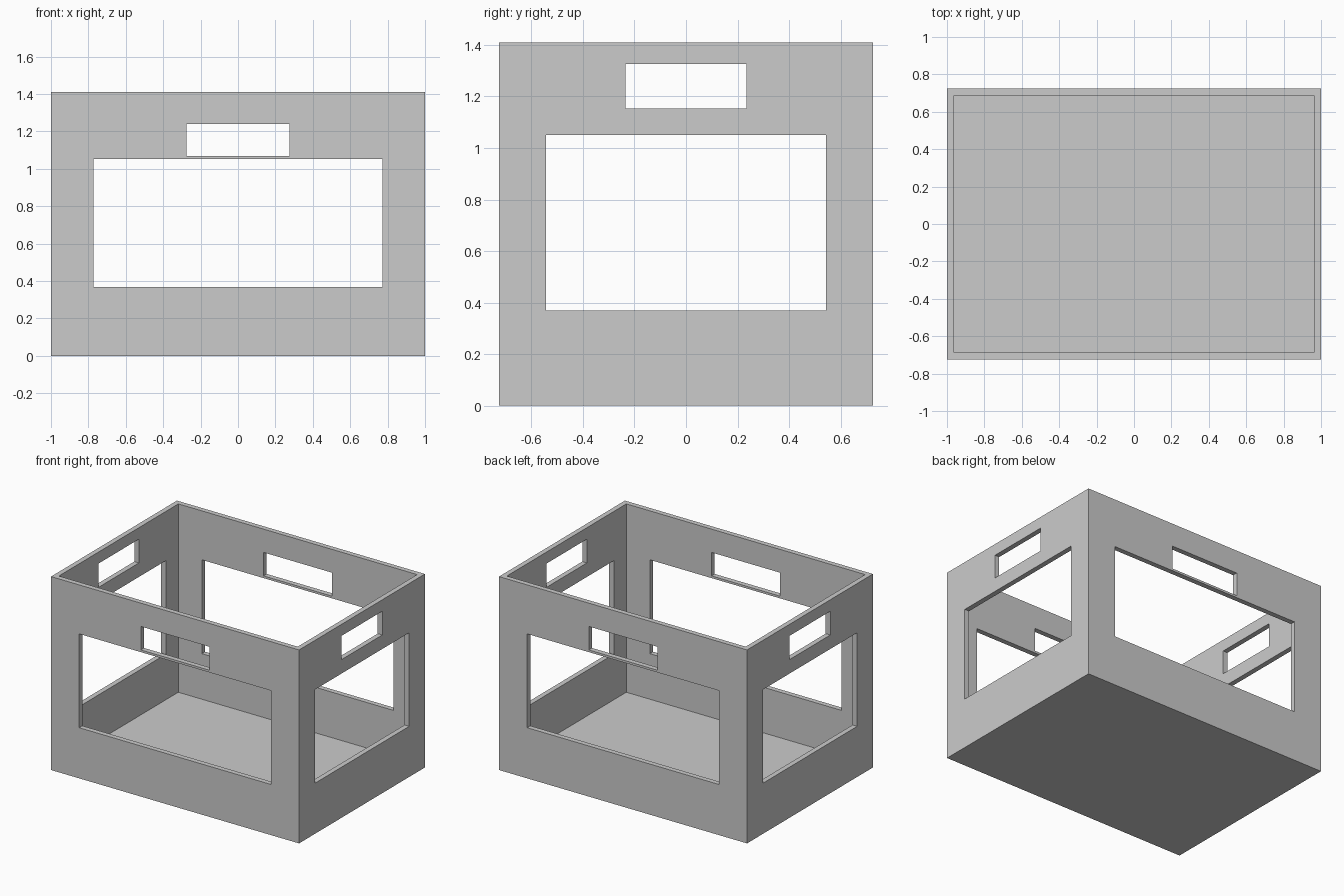
import bpy

if "Cube" in bpy.data.objects:
    bpy.data.objects.remove(bpy.data.objects["Cube"])

W, D, H = 2.0, 1.45, 1.41   # outer size
T = 0.037                   # wall and floor thickness


def box(name, x, y, z):
    """Axis-aligned box: x and y are full widths about 0, z is a (low, high) pair."""
    bpy.ops.mesh.primitive_cube_add(size=1, location=(0, 0, (z[0] + z[1]) / 2))
    obj = bpy.context.object
    obj.name = name
    obj.scale = (x, y, z[1] - z[0])
    bpy.ops.object.transform_apply(location=True, rotation=False, scale=True)
    return obj


def cut(target, cutter):
    """Subtract the cutter, bake the result and remove the cutter."""
    cutter.hide_render = True
    mod = target.modifiers.new(cutter.name, 'BOOLEAN')
    mod.operation = 'DIFFERENCE'
    mod.solver = 'EXACT'
    mod.object = cutter
    bpy.context.view_layer.objects.active = target
    bpy.ops.object.modifier_apply(modifier=mod.name)
    bpy.data.objects.remove(cutter, do_unlink=True)


# Open-topped crate body
crate = box("open_crate", W, D, (0, H))
cut(crate, box("interior", W - 2 * T, D - 2 * T, (T, H + 0.2)))

# Windows and hand holes, each punched through both opposite walls
cut(crate, box("front_back_window", 1.546, D + 0.4, (0.369, 1.053)))
cut(crate, box("front_back_hand_hole", 0.552, D + 0.4, (1.069, 1.24)))
cut(crate, box("side_window", W + 0.4, 1.088, (0.369, 1.051)))
cut(crate, box("side_hand_hole", W + 0.4, 0.468, (1.153, 1.326)))
